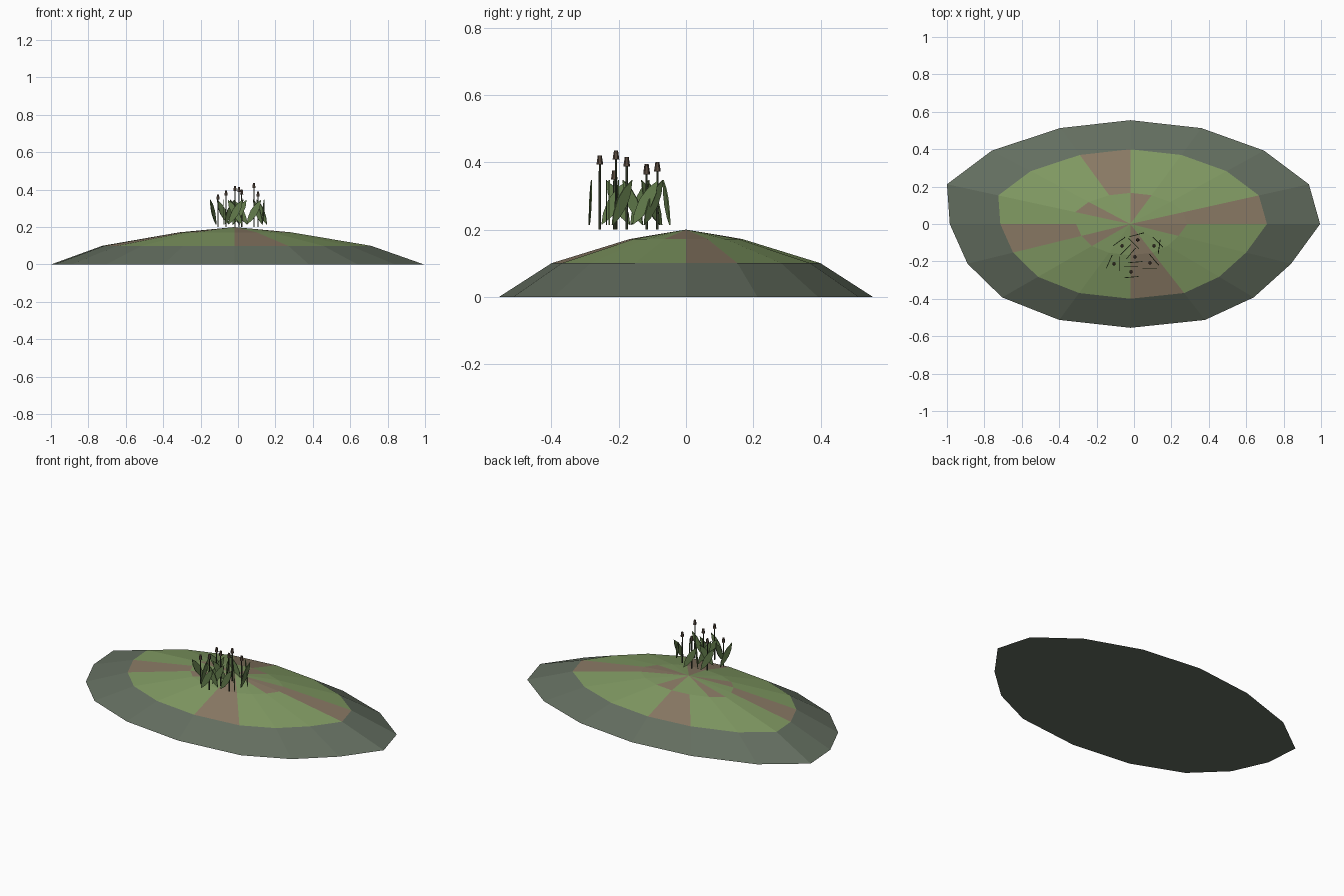
import bpy, bmesh, math
from mathutils import Matrix, Vector

if "Cube" in bpy.data.objects:
    bpy.data.objects.remove(bpy.data.objects["Cube"])


def material(name, rgb):
    m = bpy.data.materials.new(name)
    m.diffuse_color = (*rgb, 1)
    m.use_nodes = True
    m.node_tree.nodes["Principled BSDF"].inputs["Base Color"].default_value = m.diffuse_color
    return m


SLOPE = material("grey green slope", (0.125, 0.155, 0.115))
GRASS = material("grass green", (0.22, 0.325, 0.125))
EARTH = material("bare earth", (0.255, 0.195, 0.13))
STEM = material("dark stem", (0.05, 0.065, 0.035))
LEAF = material("leaf green", (0.13, 0.21, 0.075))
HEAD = material("brown seed head", (0.10, 0.07, 0.05))


def finish(name, bm, mats):
    mesh = bpy.data.meshes.new(name)
    bmesh.ops.recalc_face_normals(bm, faces=bm.faces)
    bm.to_mesh(mesh)
    bm.free()
    for m in mats:
        mesh.materials.append(m)
    ob = bpy.data.objects.new(name, mesh)
    bpy.context.collection.objects.link(ob)
    return ob


# Mound: sixteen-sided rings with an uneven outline, closed by an apex
N, CX = 16, -0.02
reach = [1.015, 0.955, 0.715, 0.38, 0, -0.375, -0.74, -0.98,
         -0.965, -0.87, -0.685, -0.38, 0, 0.40, 0.66, 0.86]
bm = bmesh.new()
rings = []
for scale, z in ((1, 0), (0.72, 0.1), (0.3, 0.172)):
    rings.append([bm.verts.new((CX + scale * reach[k],
                                0.555 * scale * math.sin(math.tau * k / N), z))
                  for k in range(N)])
apex = bm.verts.new((CX, 0, 0.2))
earth_mid, earth_top = {0, 4, 8, 12}, {0, 3, 6, 9, 12, 15}
for k in range(N):
    j = (k + 1) % N
    for r in (0, 1):
        f = bm.faces.new((rings[r][k], rings[r][j], rings[r + 1][j], rings[r + 1][k]))
        f.material_index = 0 if r == 0 else (2 if k in earth_mid else 1)
    f = bm.faces.new((rings[2][k], rings[2][j], apex))
    f.material_index = 2 if k in earth_top else 1
bm.faces.new(rings[0][::-1])
finish("mound", bm, (SLOPE, GRASS, EARTH))


def cone(bm, r1, r2, z1, z2, x, y, sides, index=0):
    made = bmesh.ops.create_cone(bm, cap_ends=True, segments=sides, radius1=r1,
                                 radius2=r2, depth=z2 - z1,
                                 matrix=Matrix.Translation((x, y, (z1 + z2) / 2)))
    for f in {f for v in made["verts"] for f in v.link_faces}:
        f.material_index = index


def blade(bm, place):
    # Thin pointed leaf standing in its local xz plane
    half = [(0, -0.077), (0.013, -0.045), (0.02, 0.0), (0.015, 0.04), (0, 0.077)]
    outline = half + [(-x, z) for x, z in half[-2:0:-1]]
    front, back = [[bm.verts.new(place @ Vector((x, y, z))) for x, z in outline]
                   for y in (-0.002, 0.002)]
    bm.faces.new(front)
    bm.faces.new(back[::-1])
    for i in range(len(outline)):
        j = (i + 1) % len(outline)
        bm.faces.new((front[i], back[i], back[j], front[j]))


# Reeds: x, y, top height, yaw of each of the two leaves
reeds = [(-0.064, -0.117, 0.395, 45, 35), (0.02, -0.085, 0.40, -45, 15),
         (0.107, -0.117, 0.39, 82, -45), (0.005, -0.176, 0.415, 5, 50),
         (0.085, -0.208, 0.435, 0, -50), (-0.107, -0.213, 0.375, 90, 66),
         (-0.016, -0.256, 0.42, 5, 0)]
stems, heads, leaves = bmesh.new(), bmesh.new(), bmesh.new()
for x, y, top, yaw_a, yaw_b in reeds:
    cone(stems, 0.004, 0.003, 0.2, top - 0.02, x, y, 6)
    cone(heads, 0.010, 0.006, top - 0.027, top, x, y, 6)
    for yaw, side in ((yaw_a, 1), (yaw_b, -1)):
        place = (Matrix.Translation((x, y, 0.28))
                 @ Matrix.Rotation(math.radians(yaw), 4, "Z")
                 @ Matrix.Translation((0, -0.028 * side, 0))
                 @ Matrix.Rotation(math.radians(30 * side), 4, "Y"))
        blade(leaves, place)
finish("reed_stems", stems, (STEM,))
finish("reed_heads", heads, (HEAD,))
finish("reed_leaves", leaves, (LEAF,))
